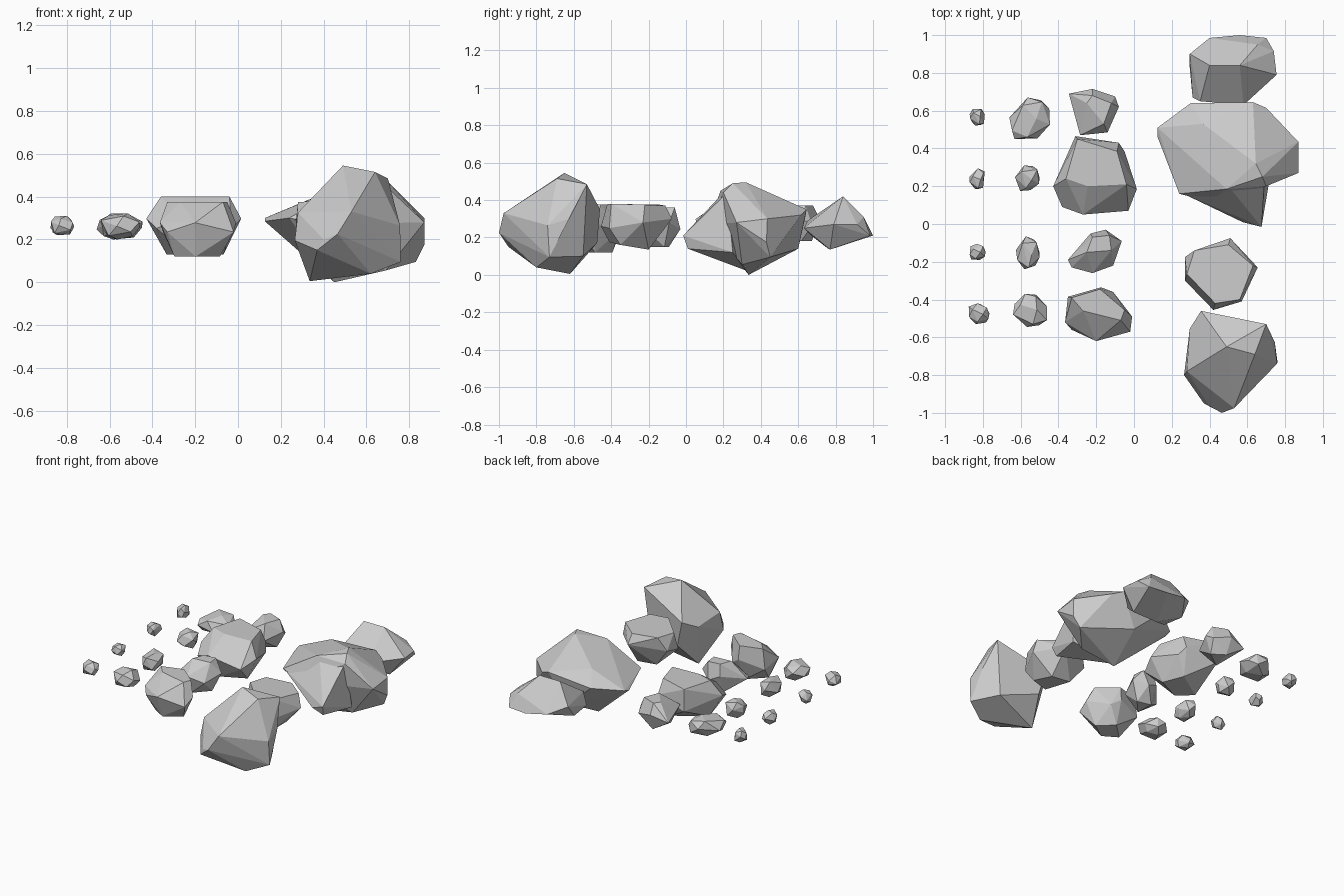
import bpy, bmesh, math, random
from mathutils import Vector


def hull_rock(name, points, merge=9):
    """Flat-faced rock: convex hull of corner points, near-coplanar facets merged."""
    bm = bmesh.new()
    for p in points:
        bm.verts.new(p)
    res = bmesh.ops.convex_hull(bm, input=bm.verts)
    junk = {g for g in res["geom_interior"] + res["geom_unused"]
            if isinstance(g, bmesh.types.BMVert)}
    bmesh.ops.delete(bm, geom=list(junk), context='VERTS')
    bmesh.ops.dissolve_limit(bm, angle_limit=math.radians(merge),
                             verts=bm.verts, edges=bm.edges)
    bmesh.ops.recalc_face_normals(bm, faces=bm.faces)
    me = bpy.data.meshes.new(name)
    bm.to_mesh(me)
    bm.free()
    ob = bpy.data.objects.new(name, me)
    bpy.context.collection.objects.link(ob)
    return ob


def pebble(name, x0, x1, y0, y1, z0, z1, seed):
    """Small irregular rock filling the given box."""
    rnd = random.Random(seed)
    n, pts = 15, []
    for i in range(n):
        h = 1 - 2 * (i + 0.5) / n
        a = i * 2.39996 + rnd.uniform(-0.35, 0.35)
        r = math.sqrt(1 - h * h)
        v = Vector((r * math.cos(a), r * math.sin(a), h))
        k = sum(abs(c) ** 2.6 for c in v) ** (-1 / 2.6)
        pts.append(v * k * rnd.uniform(0.92, 1.08))
    box = ((x0, x1), (y0, y1), (z0, z1))
    out = []
    for p in pts:
        q = []
        for c, (a, b) in enumerate(box):
            lo, hi = min(v[c] for v in pts), max(v[c] for v in pts)
            q.append(a + (b - a) * (p[c] - lo) / (hi - lo))
        out.append(q)
    return hull_rock(name, out, 14)


def outline_rock(name, outline, z0, z1, top):
    """Rock from its plan outline, a flat-ish crown and a narrower underside."""
    cx = sum(p[0] for p in outline) / len(outline)
    cy = sum(p[1] for p in outline) / len(outline)
    h, pts = z1 - z0, []
    for i, (x, y) in enumerate(outline):
        pts.append((x, y, z0 + h * (0.62 if i % 2 else 0.45)))
        if i % 2:
            pts.append((cx + (x - cx) * 0.6, cy + (y - cy) * 0.6, z0))
    pts += [(x, y, z1) for x, y in top]
    return hull_rock(name, pts)


# smallest stones and small stones, in two columns
small_boxes = [(-.87, -.79, .52, .61), (-.87, -.79, .185, .295),
               (-.87, -.785, -.19, -.105), (-.875, -.765, -.53, -.42)]
for i, b in enumerate(small_boxes):
    pebble(f"tiny_rock_{i + 1}", *b, .22, .31, 10 + i)
medium_boxes = [(-.66, -.445, .45, .67), (-.63, -.50, .175, .31),
                (-.625, -.50, -.24, -.065), (-.64, -.46, -.545, -.37)]
for i, b in enumerate(medium_boxes):
    pebble(f"small_rock_{i + 1}", *b, .20, .322, 30 + i)

# medium rocks
outline_rock("medium_rock_1", [(-.345, .69), (-.22, .715), (-.1, .675), (-.08, .62),
             (-.14, .485), (-.285, .47)], .18, .37,
             [(-.25, .64), (-.12, .64), (-.16, .53), (-.22, .68)])
outline_rock("medium_rock_2", [(-.31, .465), (-.08, .43), (-.05, .385), (.015, .185),
             (-.03, .07), (-.27, .05), (-.38, .09), (-.428, .2)], .13, .40,
             [(-.3, .45), (-.09, .385), (-.04, .21), (-.245, .2), (-.36, .24)])
outline_rock("medium_rock_3", [(-.35, -.19), (-.23, -.05), (-.15, -.03), (-.065, -.09),
             (-.11, -.22), (-.22, -.26), (-.33, -.23)], .15, .36,
             [(-.25, -.15), (-.22, -.07), (-.13, -.06), (-.12, -.14)])
outline_rock("medium_rock_4", [(-.35, -.385), (-.175, -.335), (-.11, -.36), (-.01, -.49),
             (-.02, -.57), (-.2, -.62), (-.33, -.56), (-.365, -.52)], .12, .375,
             [(-.33, -.39), (-.18, -.345), (-.05, -.455), (-.07, -.51), (-.27, -.46)])

# large rock at the back
hull_rock("large_rock_back", [
    (.40, .84, .42), (.56, .84, .42), (.655, .95, .31), (.295, .9, .29),
    (.40, .985, .24), (.56, 1, .21), (.70, .985, .21), (.74, .915, .27),
    (.755, .79, .27), (.58, .63, .25), (.35, .65, .29), (.31, .67, .21),
    (.295, .83, .2), (.45, .76, .14), (.65, .77, .135)])

# biggest boulder: main body plus a jutting spur, fused
boulder = hull_rock("boulder", [
    (.645, .32, .495), (.68, .25, .49), (.61, .535, .40), (.365, .53, .40),
    (.30, .64, .32), (.63, .645, .35), (.70, .615, .32), (.87, .435, .30),
    (.87, .27, .28), (.87, .43, .175), (.70, .2, .44), (.125, .51, .30),
    (.125, .46, .285), (.24, .16, .30), (.45, .335, 0), (.5, .6, .14),
    (.83, .45, .095), (.69, .3, .055), (.28, .3, .18), (.49, .185, .45),
    (.4, .12, .27)])
spur = hull_rock("boulder_spur", [
    (.675, -.015, .21), (.575, .01, .17), (.66, .01, .14), (.24, .17, .3),
    (.5, .2, .44), (.69, .22, .44), (.72, .25, .12), (.45, .33, .02), (.3, .3, .19)])
fuse = boulder.modifiers.new("fuse", 'BOOLEAN')
fuse.operation = 'UNION'
fuse.solver = 'EXACT'
fuse.object = spur
bpy.context.view_layer.objects.active = boulder
bpy.ops.object.modifier_apply(modifier="fuse")
bpy.data.objects.remove(spur)

# flat-topped large rock
hull_rock("large_rock_flat", [
    (.32, -.14, .375), (.5, -.11, .37), (.63, -.22, .375), (.56, -.40, .38),
    (.43, -.42, .38), (.28, -.265, .375), (.51, -.075, .3), (.655, -.23, .28),
    (.57, -.41, .25), (.42, -.455, .26), (.27, -.3, .25), (.27, -.175, .28),
    (.37, -.2, .15), (.52, -.2, .135), (.55, -.35, .16), (.4, -.41, .175)])

# tall large rock at the front
hull_rock("large_rock_front", [
    (.49, -.65, .545), (.64, -.69, .515), (.425, -.70, .48), (.70, -.53, .485),
    (.745, -.625, .30), (.757, -.74, .265), (.76, -.73, .095), (.53, -.975, .33),
    (.465, -1, .225), (.40, -.965, .2), (.37, -.95, .15), (.62, -.8, .04),
    (.335, -.62, .005), (.265, -.80, .195), (.28, -.78, .325), (.295, -.555, .3),
    (.355, -.46, .35), (.4, -.475, .17), (.66, -.55, .1)])
